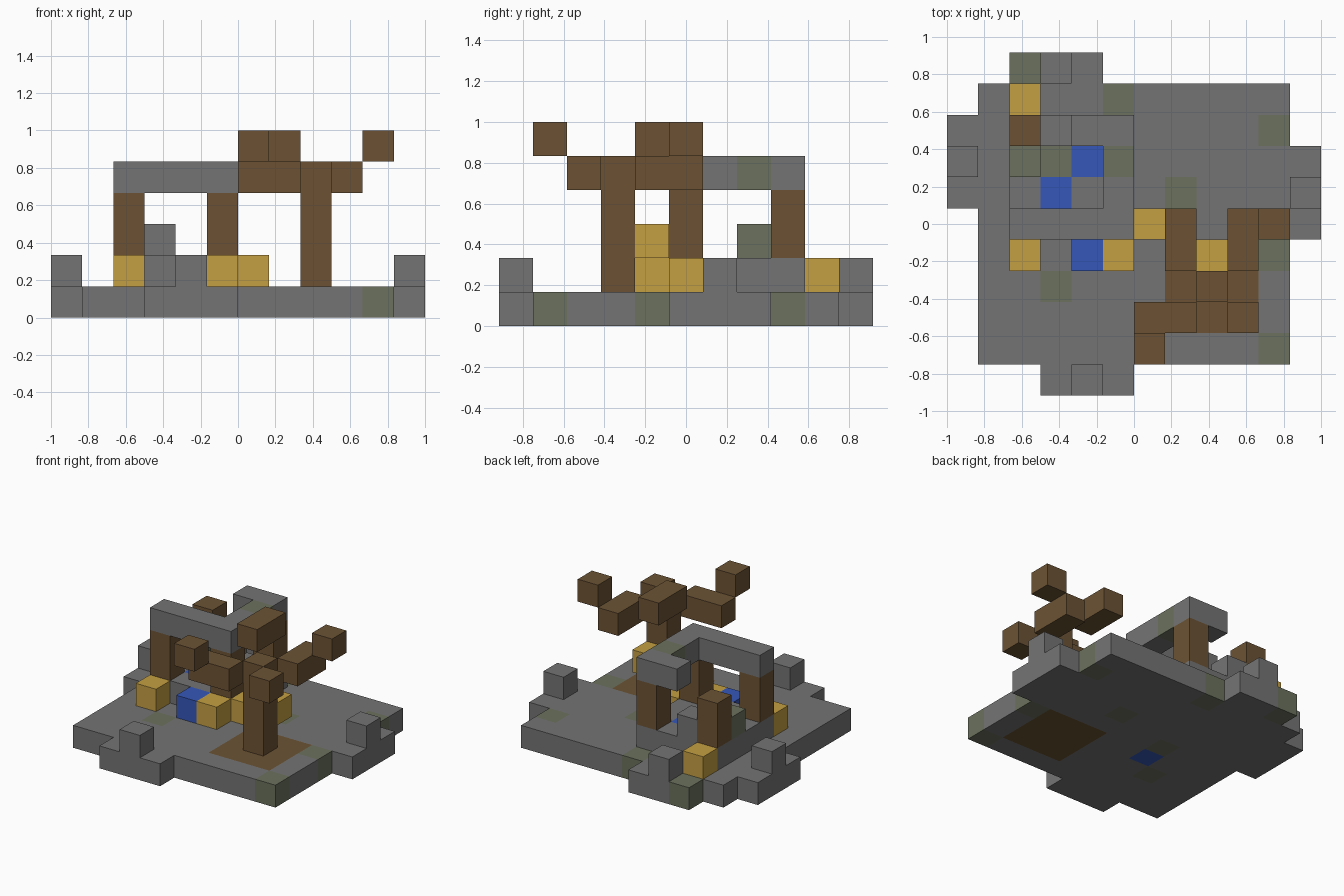
import bpy
import bmesh
from mathutils import Vector

cube = bpy.data.objects.get("Cube")
if cube:
    bpy.data.objects.remove(cube, do_unlink=True)

CELL = 1 / 6
ORIGIN = Vector((-1.0, -5.5 * CELL, 0.0))


def make_material(name, rgb):
    m = bpy.data.materials.new(name)
    m.use_nodes = True
    col = (*rgb, 1.0)
    m.diffuse_color = col
    m.node_tree.nodes["Principled BSDF"].inputs["Base Color"].default_value = col
    return m


MATS = {
    "stone": make_material("stone grey", (0.175, 0.175, 0.175)),
    "moss": make_material("mossy stone", (0.145, 0.165, 0.11)),
    "wood": make_material("wood brown", (0.15, 0.086, 0.034)),
    "gold": make_material("gold yellow", (0.56, 0.35, 0.056)),
    "water": make_material("water blue", (0.036, 0.095, 0.48)),
}
KEYS = list(MATS)

# Each cube face: outward direction and its two in-plane axes
SIDES = []
for axis in range(3):
    for sign in (-1, 1):
        n, u, v = Vector(), Vector(), Vector()
        n[axis], u[(axis + 1) % 3], v[(axis + 2) % 3] = sign, 1, 1
        SIDES.append((n, u, v))


def block(colour, lo, size=(1, 1, 1)):
    """Cells of a box, from its low corner and its size in cells."""
    return {(lo[0] + a, lo[1] + b, lo[2] + c): colour
            for a in range(size[0]) for b in range(size[1]) for c in range(size[2])}


def build(name, *blocks):
    """Shell of a group of cells; later blocks recolour earlier ones."""
    cells = {}
    for b in blocks:
        cells.update(b)
    bm = bmesh.new()
    for pos, colour in cells.items():
        centre = Vector(pos) + Vector((0.5, 0.5, 0.5))
        for n, u, v in SIDES:
            if tuple(int(p + d) for p, d in zip(pos, n)) in cells:
                continue
            ring = [(-1, -1), (1, -1), (1, 1), (-1, 1)]
            if sum(n) < 0:
                ring.reverse()
            verts = [bm.verts.new(ORIGIN + CELL * (centre + (n + u * s + v * t) / 2))
                     for s, t in ring]
            bm.faces.new(verts).material_index = KEYS.index(colour)
    bmesh.ops.remove_doubles(bm, verts=bm.verts, dist=0.001)
    mesh = bpy.data.meshes.new(name)
    for m in MATS.values():
        mesh.materials.append(m)
    bm.to_mesh(mesh)
    bm.free()
    obj = bpy.data.objects.new(name, mesh)
    bpy.context.collection.objects.link(obj)


# Ground slab with ragged edges, mossy cells, a soil patch and a pool bed
moss_cells = [(10, 1), (10, 4), (10, 8), (5, 9), (3, 3), (7, 6), (4, 5), (2, 10)]
build("ground",
      block("stone", (1, 1, 0), (10, 9, 1)),
      block("stone", (3, 0, 0), (3, 1, 1)),
      block("stone", (2, 10, 0), (3, 1, 1)),
      block("stone", (0, 6, 0), (1, 3, 1)),
      block("stone", (11, 5, 0), (1, 3, 1)),
      block("wood", (7, 2, 0), (3, 3, 1)),
      block("water", (4, 4, 0)),
      *[block("moss", (i, j, 0)) for i, j in moss_cells])

# Loose stones on the rim
for side, i, j in (("front", 4, 0), ("back", 3, 10), ("right", 0, 7), ("left", 11, 6)):
    build(side + "_rim_stone", block("stone", (i, j, 1)))

# Raised floor of the ruin with pools, and the low wall on it
build("ruin_floor",
      block("stone", (2, 5, 1), (4, 4, 1)),
      block("water", (3, 6, 1)), block("water", (4, 7, 1)),
      block("moss", (3, 7, 1)))
build("side_wall", block("moss", (2, 7, 2)))
build("back_wall", block("stone", (3, 8, 2)))

# Wooden posts
for name, i, j in (("front_right", 2, 5), ("front_left", 5, 5),
                   ("back_left", 5, 8), ("back_right", 2, 8)):
    build(name + "_post", block("wood", (i, j, 2), (1, 1, 2)))

# Broken roof ring
build("roof",
      block("stone", (2, 5, 4), (4, 1, 1)),
      block("stone", (5, 6, 4), (1, 3, 1)),
      block("stone", (4, 8, 4)),
      block("moss", (5, 7, 4)))

# Step water and gold blocks around the ruin
build("spout_water", block("water", (4, 4, 1)))
for n, pos in enumerate([(2, 4, 1), (5, 4, 1), (6, 5, 1), (2, 9, 1), (8, 4, 2)]):
    build(f"gold_block_{n + 1}", block("gold", pos))

# Dead tree
build("trunk", block("wood", (8, 3, 1), (1, 1, 4)))
build("front_right_branch", block("wood", (6, 2, 4), (2, 1, 1)))
build("front_right_tip", block("wood", (6, 1, 5)))
build("front_left_branch", block("wood", (9, 2, 4)))
build("back_left_branch", block("wood", (9, 4, 4), (1, 2, 1)))
build("back_left_tip", block("wood", (10, 5, 5)))
build("back_right_branch", block("wood", (7, 4, 5), (1, 2, 1)))
